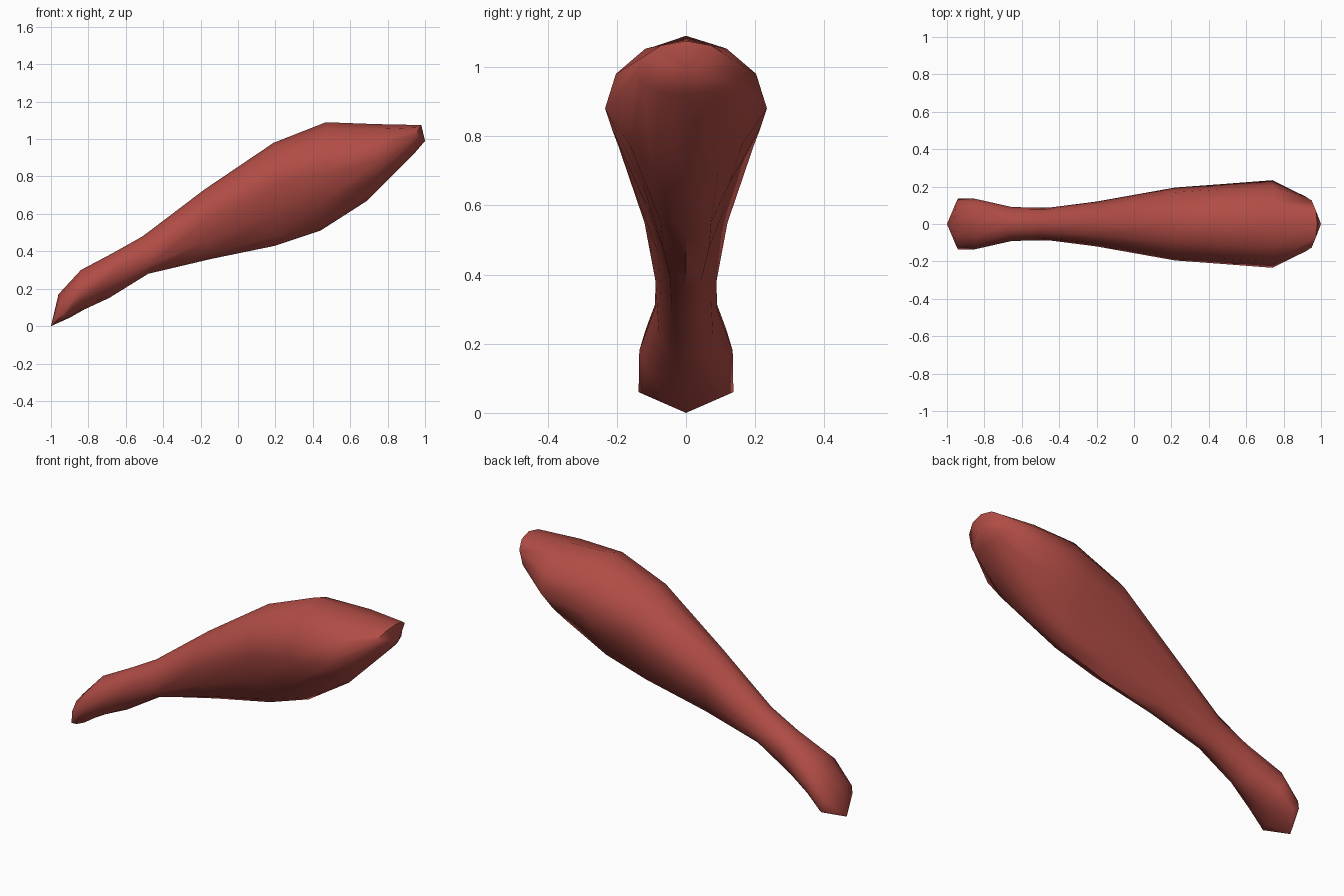
import bpy, bmesh, math

if "Cube" in bpy.data.objects:
    bpy.data.objects.remove(bpy.data.objects["Cube"])

# Rings along the haunch: top (x, z), widest (x, half width, z), bottom (x, z), lower fullness
RINGS = [
    ((-.96, .17), (-.94, .137, .06), (-.90, .045), 1.0),
    ((-.84, .30), (-.85, .135, .18), (-.82, .09), 1.0),
    ((-.67, .39), (-.65, .09, .30), (-.69, .15), 1.0),
    ((-.51, .48), (-.45, .088, .38), (-.48, .28), .95),
    ((-.18, .73), (-.20, .12, .55), (-.14, .36), .75),
    ((.19, .98), (.22, .195, .77), (.20, .43), .68),
    ((.47, 1.09), (.48, .214, .82), (.44, .51), .68),
    ((.74, 1.08), (.74, .234, .88), (.69, .67), .8),
    ((.98, 1.075), (.92, .145, .98), (.94, .92), 1.0),
]
SIDES = 12

bm = bmesh.new()
loops = []
for (tx, tz), (wx, wy, wz), (bx, bz), full in RINGS:
    loop = []
    for i in range(SIDES):
        a = 2 * math.pi * i / SIDES
        c, s = math.cos(a), math.sin(a)
        k = abs(c)
        ex, ez = (tx, tz) if c >= 0 else (bx, bz)
        y = wy * s
        if c < -.01:
            y *= full
        loop.append(bm.verts.new((wx + (ex - wx) * k, y, wz + (ez - wz) * k)))
    loops.append(loop)

# Skin between rings
for a, b in zip(loops, loops[1:]):
    for i in range(SIDES):
        j = (i + 1) % SIDES
        bm.faces.new((a[i], a[j], b[j], b[i]))

# Pointed ends
for loop, tip in ((loops[0], (-1, 0, 0)), (loops[-1], (1, 0, .99))):
    v = bm.verts.new(tip)
    for i in range(SIDES):
        bm.faces.new((loop[i], loop[(i + 1) % SIDES], v))
bmesh.ops.recalc_face_normals(bm, faces=bm.faces[:])

mesh = bpy.data.meshes.new("meat_haunch")
bm.to_mesh(mesh)
bm.free()
mat = bpy.data.materials.new("meat red")
mat.diffuse_color = (.44, .073, .06, 1)
mat.use_nodes = True
mat.node_tree.nodes["Principled BSDF"].inputs["Base Color"].default_value = mat.diffuse_color
mesh.materials.append(mat)
obj = bpy.data.objects.new("meat_haunch", mesh)
bpy.context.collection.objects.link(obj)
bpy.context.view_layer.objects.active = obj
obj.select_set(True)
bpy.ops.object.shade_smooth_by_angle(angle=math.radians(60))
